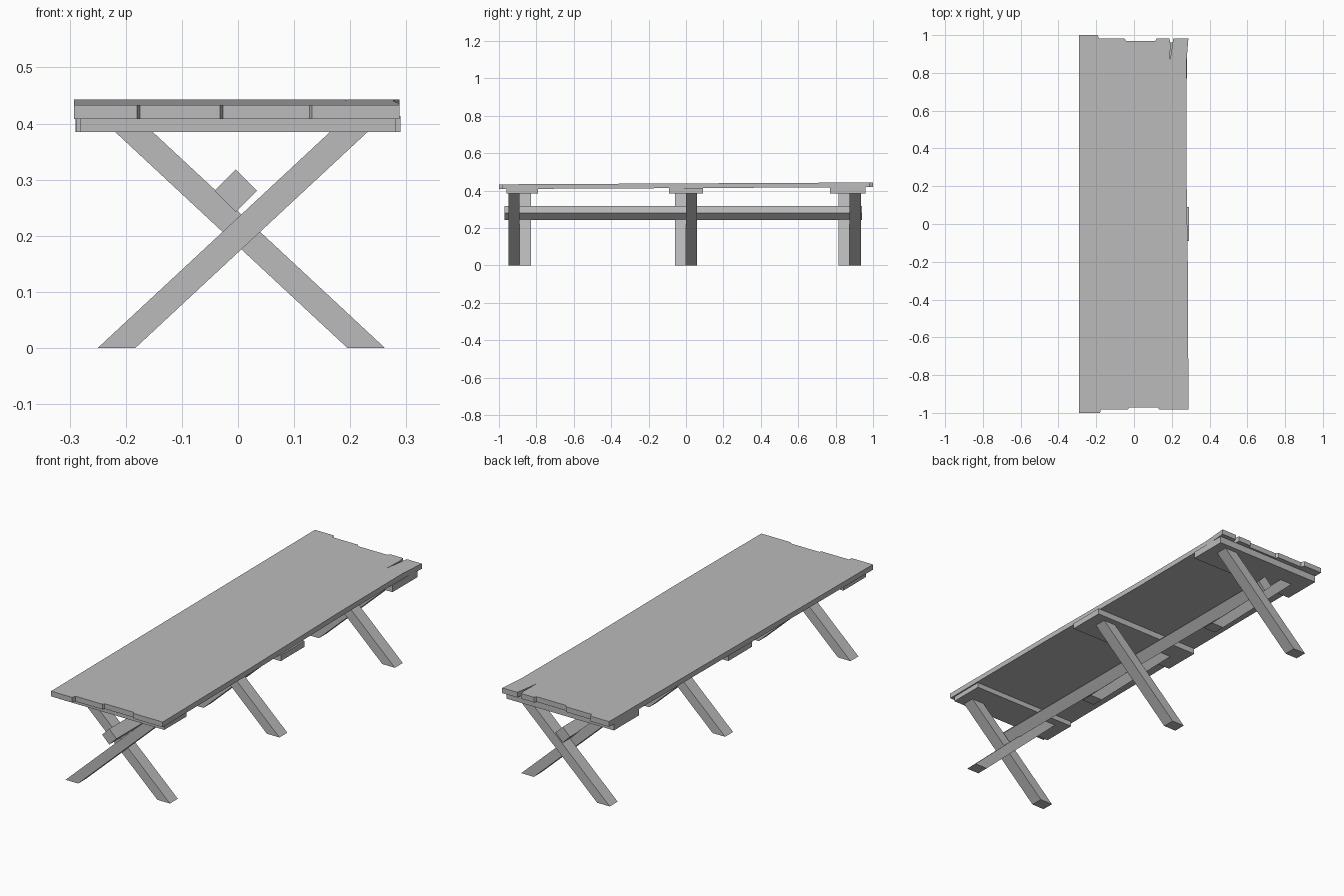
import bpy
import bmesh
import math
from mathutils import Vector

cube = bpy.data.objects.get("Cube")
if cube:
    bpy.data.objects.remove(cube)

wood = bpy.data.materials.new("weathered_grey")
wood.use_nodes = True
GREY = (0.5, 0.5, 0.5, 1)
wood.diffuse_color = GREY
wood.node_tree.nodes["Principled BSDF"].inputs["Base Color"].default_value = GREY


def prism(name, base, sweep):
    """Extrude a flat outline of 3D points along a sweep vector."""
    bm = bmesh.new()
    face = bm.faces.new([bm.verts.new(p) for p in base])
    new = bmesh.ops.extrude_face_region(bm, geom=[face], use_keep_orig=True)["geom"]
    verts = [g for g in new if isinstance(g, bmesh.types.BMVert)]
    bmesh.ops.translate(bm, verts=verts, vec=Vector(sweep))
    bmesh.ops.recalc_face_normals(bm, faces=bm.faces)
    mesh = bpy.data.meshes.new(name)
    bm.to_mesh(mesh)
    bm.free()
    mesh.materials.append(wood)
    obj = bpy.data.objects.new(name, mesh)
    bpy.context.collection.objects.link(obj)
    return obj


# Table top: uneven plank ends, a split at the back and a worn left edge
TILT = 0.005
outline = [
    (-0.292, -1), (-0.18, -1), (-0.175, -0.982), (-0.032, -0.982),
    (-0.027, -0.972), (0.127, -0.972), (0.132, -0.982), (0.288, -0.982),
    (0.286, -0.3), (0.277, 0.35), (0.277, 0.85), (0.288, 0.982),
    (0.208, 0.982), (0.19, 0.86), (0.193, 0.95), (0.188, 0.982),
    (0.12, 0.982), (0.113, 0.97), (-0.042, 0.97), (-0.05, 0.982),
    (-0.185, 0.982), (-0.193, 1), (-0.292, 1),
]
prism("table_top", [(x, y, 0.413 + TILT * y) for x, y in outline], (0, 0, 0.025))

# Cleats: wide boards under the top, one over each pair of legs
cleats = {
    "front": (-0.96, -0.79, -0.282, 0.281),
    "middle": (-0.09, 0.09, -0.288, 0.29),
    "back": (0.77, 0.96, -0.29, 0.281),
}
for place, (y0, y1, x0, x1) in cleats.items():
    corners = [(x0, y0), (x1, y0), (x1, y1), (x0, y1)]
    prism(place + "_cleat", [(x, y, 0.385) for x, y in corners],
          (0, 0, 0.029 + TILT * y0))

# Crossed legs: (y start of the right-footed leg, y start of the left-footed leg)
TOP = 0.386
leg_rows = {"front": (-0.95, -0.89), "middle": (0, -0.06), "back": (0.875, 0.815)}
for place, (right_y, left_y) in leg_rows.items():
    for side, y, foot, head in (("right", right_y, -0.25, 0.165),
                                ("left", left_y, 0.195, -0.22)):
        profile = [(foot, 0), (foot + 0.067, 0), (head + 0.067, TOP), (head, TOP)]
        prism(f"{place}_{side}_leg", [(x, y, z) for x, z in profile], (0, 0.06, 0))

# Stretcher: square beam on edge, resting in the crossing of the legs
diamond = [(-0.004 + 0.038 * math.cos(a), -0.97, 0.28 + 0.038 * math.sin(a))
           for a in (i * math.pi / 2 for i in range(4))]
prism("stretcher_beam", diamond, (0, 1.91, 0))
